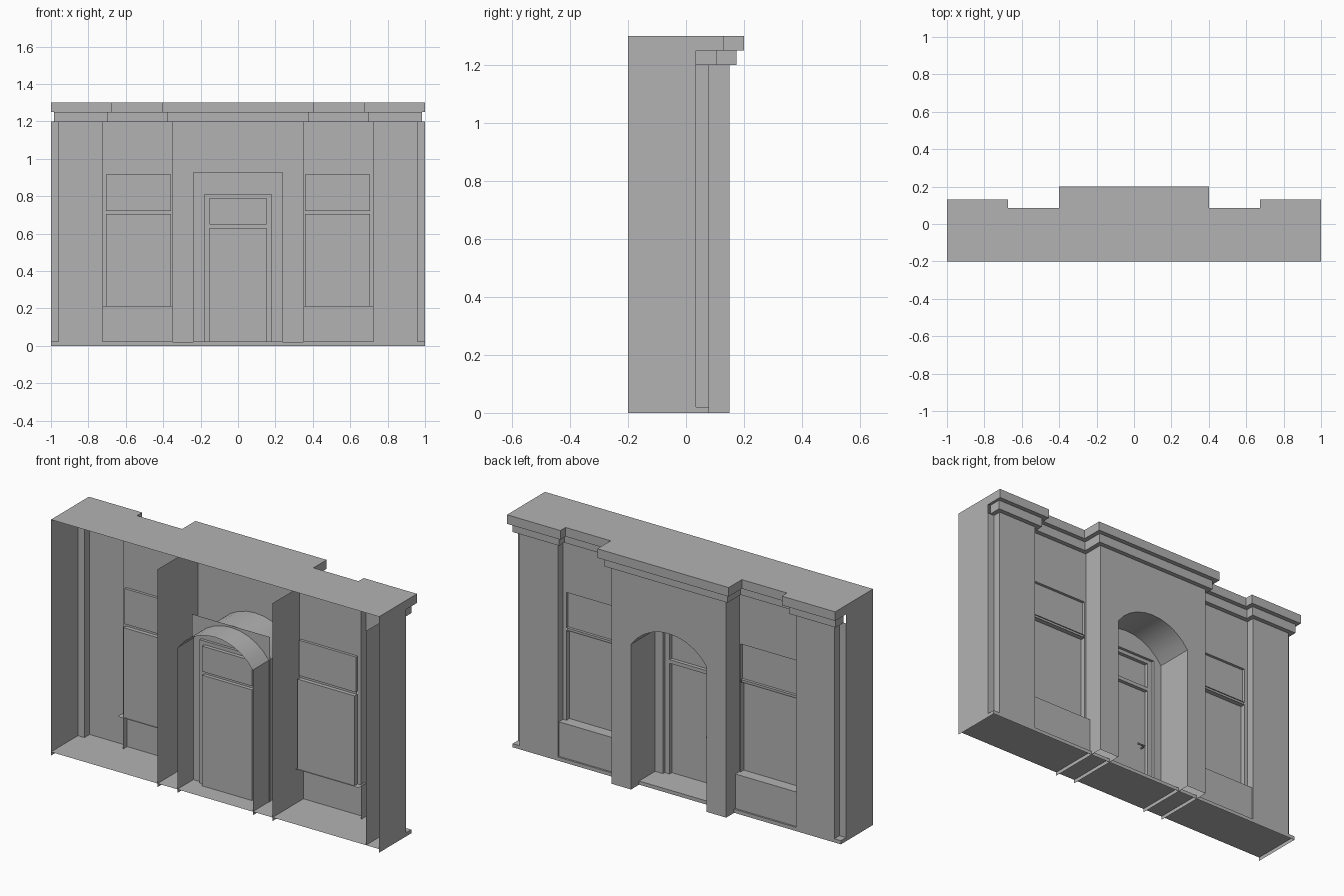
import bpy, bmesh, math

cube = bpy.data.objects.get("Cube")
if cube:
    bpy.data.objects.remove(cube)

stone = bpy.data.materials.new("warm_grey_plaster")
stone.use_nodes = True
GREY = (0.45, 0.45, 0.45, 1)
stone.diffuse_color = GREY
stone.node_tree.nodes["Principled BSDF"].inputs["Base Color"].default_value = GREY


def finish(name, bm):
    bmesh.ops.remove_doubles(bm, verts=bm.verts, dist=0.0005)
    bmesh.ops.recalc_face_normals(bm, faces=bm.faces)
    mesh = bpy.data.meshes.new(name)
    bm.to_mesh(mesh)
    bm.free()
    mesh.materials.append(stone)
    obj = bpy.data.objects.new(name, mesh)
    bpy.context.collection.objects.link(obj)
    return obj


def loft(name, rows):
    """Thin skin of quads between matching polylines."""
    bm = bmesh.new()
    grid = [[bm.verts.new(p) for p in row] for row in rows]
    for a, b in zip(grid, grid[1:]):
        for i in range(len(a) - 1):
            bm.faces.new((a[i], a[i + 1], b[i + 1], b[i]))
    return finish(name, bm)


def wall(name, plan, z0, z1):
    """Upright skin along a plan line."""
    return loft(name, [[(x, y, z) for x, y in plan] for z in (z0, z1)])


def plate(name, outline):
    bm = bmesh.new()
    bm.faces.new([bm.verts.new(p) for p in outline])
    return finish(name, bm)


def panel(name, x0, x1, z0, z1, y):
    return wall(name, [(x0, y), (x1, y)], z0, z1)


def recess(name, x0, x1, z0, z1, y0, y1):
    """Reveal with a closed back."""
    ring = [(x0, z0), (x1, z0), (x1, z1), (x0, z1), (x0, z0)]
    loft(name + "_reveal", [[(x, y, z) for x, z in ring] for y in (y0, y1)])
    panel(name, x0, x1, z0, z1, y1)


BACK, REC, PIL, CEN = -0.2, 0.035, 0.08, 0.15
FLOOR, EAVE, TOP = 0.02, 1.2, 1.3


def plan(grow, end):
    """Stepped facade plan, grown outward for the mouldings."""
    inner, mid = 0.725 - grow, 0.35 + grow
    half = [(end, REC), (end, PIL + grow), (inner, PIL + grow),
            (inner, REC + grow), (mid, REC + grow), (mid, CEN + grow)]
    return half + [(-x, y) for x, y in reversed(half)]


# Stepped cornice and roof slab
base, low, high = plan(0, 0.96), plan(0.025, 0.985), plan(0.05, 1)
steps = [(base, EAVE), (low, EAVE), (low, 1.25), (high, 1.25), (high, TOP)]
loft("cornice", [[(x, y, z) for x, y in line] for line, z in steps])
plate("roof_slab", [(x, y, TOP) for x, y in [(1, BACK)] + high + [(-1, BACK)]])

# Floor sheet with a low lip
floor_plan = [(1, BACK), (1, PIL), (-1, PIL), (-1, BACK)]
plate("floor_sheet", [(x, y, FLOOR) for x, y in floor_plan])
wall("floor_lip", floor_plan, 0, FLOOR)

for side, s in (("left", 1), ("right", -1)):
    # End wall, pilaster and partition
    wall(side + "_end_wall", [(s, BACK), (s, REC)], 0, TOP)
    wall(side + "_pilaster",
         [(s, REC), (s * 0.96, REC), (s * 0.96, PIL), (s * 0.725, PIL), (s * 0.725, REC)],
         FLOOR, EAVE)
    wall(side + "_centre_partition", [(s * 0.35, BACK), (s * 0.35, CEN)], 0, EAVE)

    # Wall around the window
    panel(side + "_upper_wall", s * 0.35, s * 0.725, 0.915, EAVE, REC)
    panel(side + "_inner_jamb", s * 0.35, s * 0.358, 0.21, 0.915, REC)
    panel(side + "_outer_jamb", s * 0.705, s * 0.725, 0.21, 0.915, REC)

    # Sash window, lower sash set deeper
    recess(side + "_upper_sash", s * 0.358, s * 0.705, 0.72, 0.915, REC, 0.02)
    recess(side + "_lower_sash", s * 0.358, s * 0.705, 0.21, 0.705, REC, 0.008)
    panel(side + "_meeting_rail", s * 0.358, s * 0.705, 0.705, 0.72, 0.03)

    # Sill and apron
    xa, xb = s * 0.34, s * 0.735
    plate(side + "_sill", [(xa, 0, 0.21), (xb, 0, 0.21), (xb, 0.07, 0.21), (xa, 0.07, 0.21)])
    panel(side + "_apron", s * 0.35, s * 0.725, FLOOR, 0.21, 0.07)

# Inner partition beside one end wall
wall("left_inner_partition", [(0.92, BACK), (0.92, REC)], FLOOR, EAVE)

# Arched doorway through the centre block
HALF, SPRING, RISE = 0.23, 0.8, 0.12
radius = (HALF ** 2 + RISE ** 2) / (2 * RISE)
sweep = math.asin(HALF / radius)
arch = [(HALF, 0)]
for i in range(11):
    a = sweep * (1 - i / 5)
    arch.append((radius * math.sin(a), SPRING + RISE - radius + radius * math.cos(a)))
arch.append((-HALF, 0))
outline = [(-0.35, 0), (-0.35, EAVE), (0.35, EAVE), (0.35, 0)] + arch
plate("centre_face", [(x, CEN, z) for x, z in outline])
vault = loft("door_vault", [[(x, y, z) for x, z in arch] for y in (CEN, BACK)])
bpy.ops.object.select_all(action='DESELECT')
vault.select_set(True)
bpy.context.view_layer.objects.active = vault
bpy.ops.object.shade_smooth_by_angle(angle=math.radians(30))

# Door surround
SUR, FRAME, LEAF = -0.06, -0.075, -0.095
opening = [(0.182, FLOOR), (0.182, 0.81), (-0.182, 0.81), (-0.182, FLOOR)]
surround = [(-0.238, FLOOR), (-0.238, 0.93), (0.238, 0.93), (0.238, FLOOR)]
plate("door_surround", [(x, SUR, z) for x, z in surround + opening])
loft("door_surround_reveal", [[(x, y, z) for x, z in opening] for y in (SUR, FRAME)])

# Door frame, leaf and transom light
for side, s in (("left", 1), ("right", -1)):
    panel(side + "_door_post", s * 0.152, s * 0.182, FLOOR, 0.81, FRAME)
panel("door_head", -0.152, 0.152, 0.79, 0.81, FRAME)
panel("transom_bar", -0.152, 0.152, 0.63, 0.65, FRAME)
recess("door_leaf", -0.152, 0.152, FLOOR, 0.63, FRAME, LEAF)
recess("transom_light", -0.152, 0.152, 0.65, 0.79, FRAME, LEAF)

# Lever handle
curve = bpy.data.curves.new("door_handle", 'CURVE')
curve.dimensions = '3D'
curve.bevel_depth = 0.005
curve.bevel_resolution = 1
curve.use_fill_caps = True
spline = curve.splines.new('POLY')
spline.points.add(2)
for point, co in zip(spline.points, [(-0.125, LEAF, 0.29), (-0.125, -0.065, 0.29), (-0.08, -0.065, 0.29)]):
    point.co = (*co, 1)
curve.materials.append(stone)
handle = bpy.data.objects.new("door_handle", curve)
bpy.context.collection.objects.link(handle)
